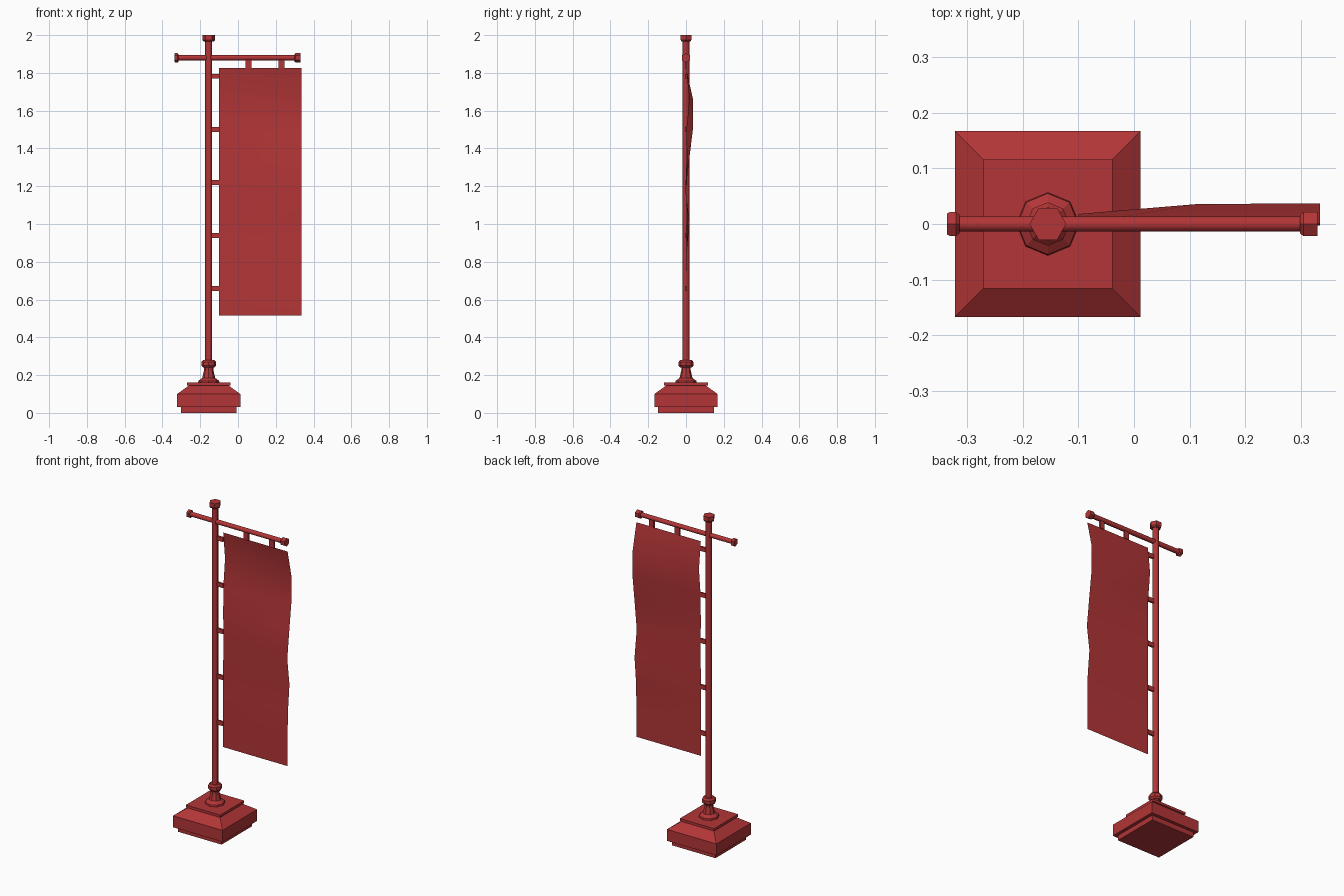
import bpy, bmesh, math
from mathutils import Matrix, Vector

if "Cube" in bpy.data.objects:
    bpy.data.objects.remove(bpy.data.objects["Cube"])

PX = -0.155  # pole axis
red = bpy.data.materials.new("red")
red.diffuse_color = (0.45, 0.036, 0.038, 1)
red.use_nodes = True
red.node_tree.nodes["Principled BSDF"].inputs["Base Color"].default_value = red.diffuse_color


def finish(bm, name, smooth=None):
    bmesh.ops.recalc_face_normals(bm, faces=bm.faces[:])
    me = bpy.data.meshes.new(name)
    bm.to_mesh(me)
    bm.free()
    me.materials.append(red)
    ob = bpy.data.objects.new(name, me)
    bpy.context.collection.objects.link(ob)
    if smooth:
        bpy.ops.object.select_all(action='DESELECT')
        ob.select_set(True)
        bpy.context.view_layer.objects.active = ob
        bpy.ops.object.shade_smooth_by_angle(angle=math.radians(smooth))
    return ob


def lathe(name, profile, sides, turn=0.0, matrix=Matrix.Translation((PX, 0, 0)), smooth=None):
    """Stack of n-sided rings (radius, height) with closed ends."""
    bm = bmesh.new()
    rings = []
    for r, z in profile:
        angles = [math.radians(turn) + math.tau * i / sides for i in range(sides)]
        rings.append([bm.verts.new(matrix @ Vector((r * math.cos(a), r * math.sin(a), z)))
                      for a in angles])
    for a, b in zip(rings, rings[1:]):
        for i in range(sides):
            j = (i + 1) % sides
            bm.faces.new((a[i], a[j], b[j], b[i]))
    bm.faces.new(rings[0])
    bm.faces.new(rings[-1])
    return finish(bm, name, smooth)


def box(name, x0, x1, y0, y1, z0, z1):
    bm = bmesh.new()
    m = Matrix.Translation(((x0 + x1) / 2, (y0 + y1) / 2, (z0 + z1) / 2))
    bmesh.ops.create_cube(bm, size=1, matrix=m @ Matrix.Diagonal((x1 - x0, y1 - y0, z1 - z0, 1)))
    return finish(bm, name)


# Square stepped base
steps = [(0.147, 0), (0.147, 0.03), (0.167, 0.03), (0.167, 0.10), (0.105, 0.145),
         (0.116, 0.145), (0.116, 0.16)]
lathe("base", [(h * math.sqrt(2), z) for h, z in steps], 4, 45)

# Flared foot and collar
lathe("foot", [(0.057, 0.158), (0.055, 0.17), (0.034, 0.185), (0.025, 0.225), (0.025, 0.25)], 8)
lathe("collar", [(0.03, 0.24), (0.039, 0.25), (0.039, 0.27), (0.03, 0.28)], 8)

# Pole and cap
lathe("pole", [(0.0185, 0.24), (0.0185, 1.98)], 8, smooth=50)
lathe("pole_cap", [(0.026, 1.966), (0.033, 1.974), (0.033, 2.0)], 6)

# Crossbar with end caps
along_x = Matrix.Translation((0, 0, 1.88)) @ Matrix.Rotation(math.pi / 2, 4, 'Y')
lathe("crossbar", [(0.0155, -0.325), (0.0155, 0.32)], 6, matrix=along_x, smooth=65)
lathe("crossbar_cap_left", [(0.022, -0.336), (0.025, -0.331), (0.025, -0.32), (0.019, -0.314)],
      6, matrix=along_x)
lathe("crossbar_cap_right", [(0.02, 0.299), (0.025, 0.305), (0.025, 0.33)], 6, matrix=along_x)

# Rippled banner cloth: y offsets per row at left edge, middle and right edge
ripple = [(0, 0, 0), (0.018, 0.036, 0.037), (0.002, 0.024, 0.036), (0, 0.006, 0.016),
          (0.002, 0, -0.003), (0, 0.008, 0.018), (0, 0.002, 0.003), (0, 0, 0), (0, 0, 0)]
bm = bmesh.new()
grid = [[bm.verts.new((x, y, 1.825 - 1.31 * i / 8)) for x, y in zip((-0.10, 0.115, 0.335), row)]
        for i, row in enumerate(ripple)]
for a, b in zip(grid, grid[1:]):
    for i in range(2):
        bm.faces.new((a[i], b[i], b[i + 1], a[i + 1]))
finish(bm, "banner", 60)

# Ties to the pole and hangers to the crossbar
for i in range(5):
    z = 1.782 - 0.281 * i
    box(f"pole_tie_{i + 1}", -0.145, -0.098, -0.006, 0.006, z - 0.013, z + 0.013)
for i, x in enumerate((0.056, 0.231)):
    box(f"banner_hanger_{i + 1}", x - 0.016, x + 0.016, -0.006, 0.006, 1.822, 1.872)
